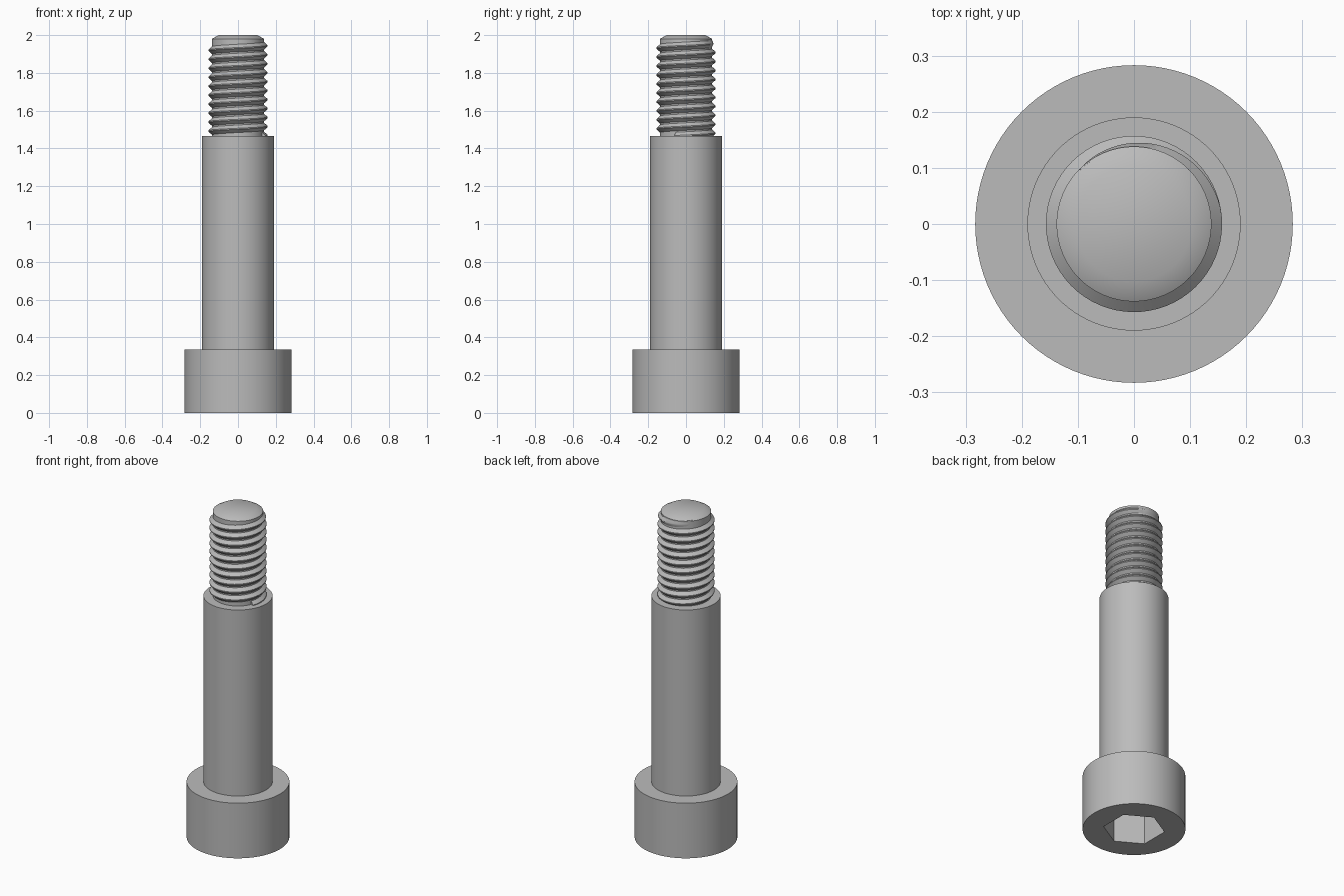
import bpy, bmesh, math
from math import cos, sin, tau, radians

cube = bpy.data.objects.get("Cube")
if cube:
    bpy.data.objects.remove(cube)

steel = bpy.data.materials.new("grey steel")
steel.use_nodes = True
steel.diffuse_color = (0.5, 0.5, 0.5, 1)
steel.node_tree.nodes["Principled BSDF"].inputs["Base Color"].default_value = (0.5, 0.5, 0.5, 1)

SIDES = 96
HEAD_R, HEAD_TOP = 0.283, 0.335
SHOULDER_R, SHOULDER_TOP = 0.19, 1.465
CORE_R, CREST_R = 0.138, 0.157
HEX_R, HEX_DEPTH = 0.17, 0.2


def finish(name, bm):
    bmesh.ops.recalc_face_normals(bm, faces=bm.faces)
    mesh = bpy.data.meshes.new(name)
    bm.to_mesh(mesh)
    bm.free()
    obj = bpy.data.objects.new(name, mesh)
    bpy.context.collection.objects.link(obj)
    mesh.materials.append(steel)
    bpy.ops.object.select_all(action='DESELECT')
    obj.select_set(True)
    bpy.context.view_layer.objects.active = obj
    bpy.ops.object.shade_smooth_by_angle(angle=radians(30))
    return obj


def ring(bm, radius, z, sides=SIDES, turn=0.0):
    return [bm.verts.new((radius * cos(turn + tau * i / sides),
                          radius * sin(turn + tau * i / sides), z)) for i in range(sides)]


def bridge(bm, a, b):
    for i in range(len(a)):
        j = (i + 1) % len(a)
        bm.faces.new((a[i], a[j], b[j], b[i]))


# Body: head, shoulder, thread core and bevelled tip as one turned profile
bm = bmesh.new()
profile = [(HEAD_R, 0), (HEAD_R, HEAD_TOP), (SHOULDER_R, HEAD_TOP),
           (SHOULDER_R, SHOULDER_TOP), (CORE_R, SHOULDER_TOP),
           (CORE_R, 1.98), (0.103, 2)]
rings = [ring(bm, r, z) for r, z in profile]
for a, b in zip(rings, rings[1:]):
    bridge(bm, a, b)
bm.faces.new(rings[-1])

# Hex socket sunk into the underside of the head
mouth = ring(bm, HEX_R, 0, 6, tau / 4)
floor = ring(bm, HEX_R, HEX_DEPTH, 6, tau / 4)
bridge(bm, mouth, floor)
bm.faces.new(floor)
per_side = SIDES // 6
for k in range(6):
    start = k * per_side + SIDES // 4
    arc = [rings[0][(start + i) % SIDES] for i in range(per_side + 1)]
    bm.faces.new(arc + [mouth[(k + 1) % 6], mouth[k]])
finish("screw_body", bm)

# Thread: right-handed V ridge that fades out at the tip
PITCH, STEPS = 0.0475, 64
END_ANGLE, END_Z = radians(140), 1.962
FADE = radians(130)
turns = (END_Z - SHOULDER_TOP) / PITCH
count = int(turns * STEPS)
bm = bmesh.new()
previous = None
for i in range(count + 1):
    back = tau * i / STEPS
    angle, z = END_ANGLE - back, END_Z - PITCH * i / STEPS
    crest = CORE_R - 0.001 + (CREST_R - CORE_R + 0.001) * min(1, back / FADE)
    section = []
    for r, dz in ((CORE_R - 0.002, -0.46), (crest, -0.06), (crest, 0.06), (CORE_R - 0.002, 0.46)):
        height = max(z + dz * PITCH, SHOULDER_TOP - 0.01)
        section.append(bm.verts.new((r * cos(angle), r * sin(angle), height)))
    if previous:
        bridge(bm, previous, section)
    else:
        bm.faces.new(section)
    previous = section
bm.faces.new(previous)
finish("screw_thread", bm)
